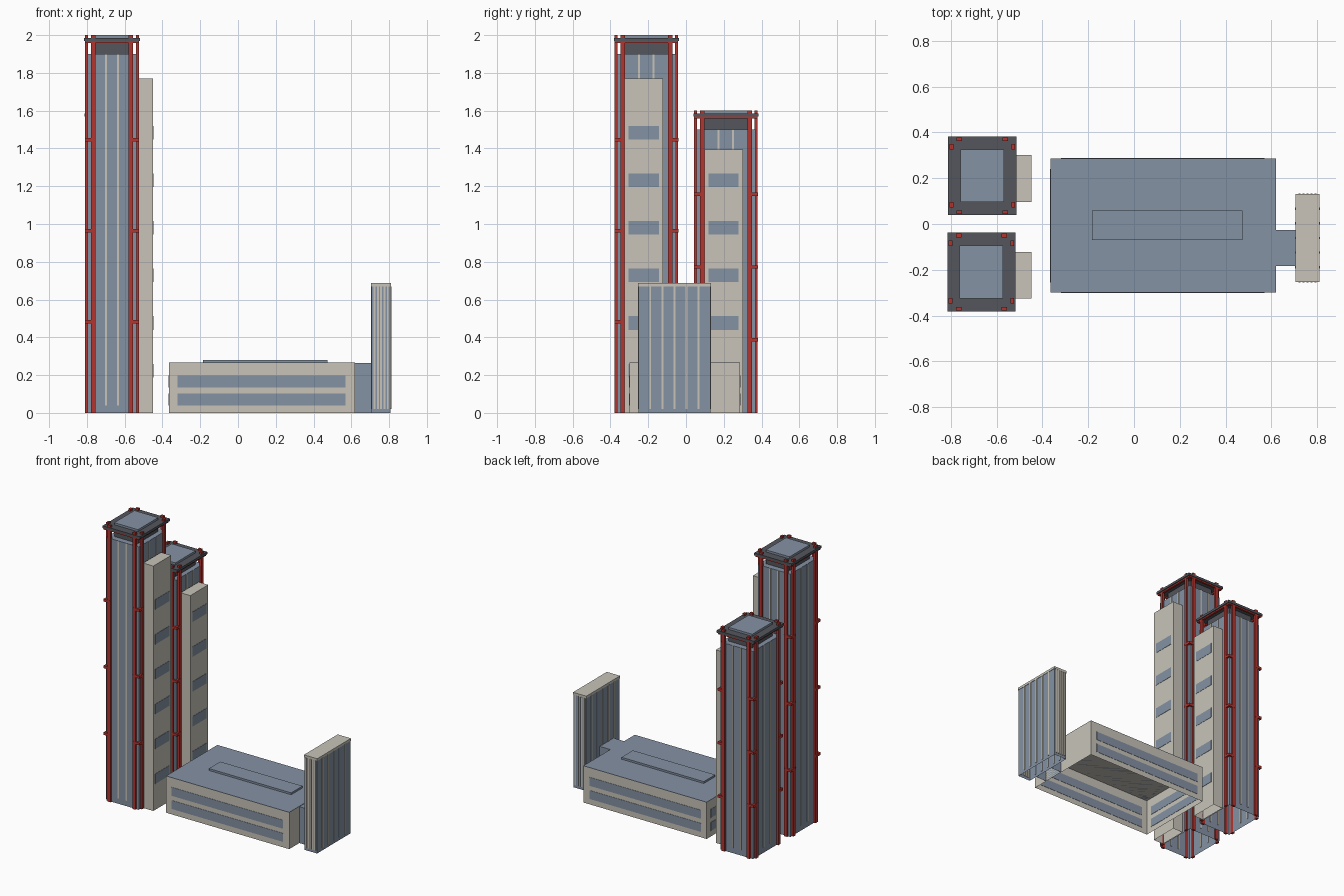
import bpy, bmesh

if "Cube" in bpy.data.objects:
    bpy.data.objects.remove(bpy.data.objects["Cube"])


def material(name, rgb):
    m = bpy.data.materials.new(name)
    m.diffuse_color = (*rgb, 1)
    m.use_nodes = True
    m.node_tree.nodes["Principled BSDF"].inputs["Base Color"].default_value = m.diffuse_color
    return m


GLASS = material("blue_glass", (0.231, 0.287, 0.366))
CREAM = material("cream_stone", (0.578, 0.552, 0.485))
RED = material("red_steel", (0.445, 0.036, 0.029))
DARK = material("dark_grey", (0.089, 0.093, 0.107))


def boxes(name, mat, spans, open_bottom=False):
    """One object made of boxes given as (x0, x1, y0, y1, z0, z1)."""
    bm = bmesh.new()
    for x0, x1, y0, y1, z0, z1 in spans:
        verts = bmesh.ops.create_cube(bm, size=1)["verts"]
        for v in verts:
            v.co = (x1 if v.co.x > 0 else x0,
                    y1 if v.co.y > 0 else y0,
                    z1 if v.co.z > 0 else z0)
    bm.normal_update()
    if open_bottom:
        bmesh.ops.delete(bm, geom=[f for f in bm.faces if f.normal.z < -0.5],
                         context='FACES')
    me = bpy.data.meshes.new(name)
    bm.to_mesh(me)
    bm.free()
    me.materials.append(mat)
    ob = bpy.data.objects.new(name, me)
    bpy.context.collection.objects.link(ob)
    return ob


def centred(cx, cy, hx, hy, z0, z1):
    return (cx - hx, cx + hx, cy - hy, cy + hy, z0, z1)


def mullions(name, cx, cy, hx, hy, xs, ys, z0, z1):
    """Thin upright strips on all four faces of a block."""
    w, d = 0.005, 0.004
    spans = []
    for s in (-1, 1):
        spans += [centred(cx + o, cy + s * hy, w, d, z0, z1) for o in xs]
        spans += [centred(cx + s * hx, cy + o, d, w, z0, z1) for o in ys]
    boxes(name, CREAM, spans)


def tower(label, cx, cy, h):
    hx, hy = 0.130, 0.156      # glass shaft half sizes
    ox, oy = 0.143, 0.168      # outer face of the steel frame
    ix, iy = 0.095, 0.115      # recessed top core
    boxes(label + "_glass_shaft", GLASS, [centred(cx, cy, hx, hy, 0, h - 0.1)], True)
    mullions(label + "_mullions", cx, cy, hx, hy,
             (-0.032, 0.032), (-0.038, 0.038), 0.04, h - 0.1)
    boxes(label + "_top_core", DARK, [centred(cx, cy, ix, iy, h - 0.1, h - 0.03)])
    boxes(label + "_cap_plate", DARK, [centred(cx, cy, 0.149, 0.172, h - 0.032, h - 0.015)])
    boxes(label + "_roof_light", GLASS, [centred(cx, cy, ix, iy, h - 0.016, h)])
    # paired corner columns with square ties between them
    columns, ties = [], []
    for sx in (-1, 1):
        for sy in (-1, 1):
            columns.append(centred(cx + sx * 0.100, cy + sy * (oy - 0.008), 0.012, 0.008, 0, h))
            columns.append(centred(cx + sx * (ox - 0.008), cy + sy * 0.126, 0.008, 0.012, 0, h))
            for k in (1, 2, 3):
                ties.append(centred(cx + sx * 0.1165, cy + sy * 0.1415,
                                    0.0275, 0.0275, 0.241 * h * k - 0.008, 0.241 * h * k + 0.010))
    boxes(label + "_columns", RED, columns)
    boxes(label + "_column_ties", RED, ties)
    # red ring beam under the cap
    beams = []
    for s in (-1, 1):
        beams.append(centred(cx, cy + s * (oy - 0.008), ox, 0.007, h - 0.042, h - 0.032))
        beams.append(centred(cx + s * (ox - 0.008), cy, 0.007, oy, h - 0.042, h - 0.032))
    boxes(label + "_ring_beam", RED, beams)


def service_slab(label, x0, cy, h, rows):
    """Cream lift shaft beside a tower with windows on its right face."""
    boxes(label + "_service_slab", CREAM, [(x0, -0.449, cy - 0.102, cy + 0.102, 0, h)], True)
    boxes(label + "_slab_windows", GLASS,
          [(-0.451, -0.447, cy - 0.080, cy + 0.080, 0.188 + 0.252 * k, 0.260 + 0.252 * k)
           for k in range(rows)])


# two tall towers and their service slabs
tower("front_tower", -0.667, -0.210, 2.0)
tower("back_tower", -0.663, 0.211, 1.6)
service_slab("front_tower", -0.530, -0.224, 1.77, 6)
service_slab("back_tower", -0.526, 0.199, 1.395, 5)

# low podium with window bands on front, back and left
X0, X1, Y0, Y1, Z = -0.365, 0.620, -0.300, 0.286, 0.263
boxes("podium", CREAM, [(X0, X1, Y0, Y1, 0, Z)], True)
boxes("podium_roof", GLASS, [(X0, X1, Y0, Y1, Z, Z + 0.003)])
boxes("podium_roof_light", GLASS, [(-0.184, 0.474, -0.070, 0.060, Z, 0.280)])
bands = []
for z0, z1 in ((0.040, 0.102), (0.135, 0.197)):
    for y in (Y0, Y1):
        bands.append((-0.320, 0.570, y - 0.002, y + 0.002, z0, z1))
    bands.append((X0 - 0.002, X0 + 0.002, Y0 + 0.045, Y1 - 0.045, z0, z1))
boxes("podium_windows", GLASS, bands)

# glass link and thin slab block on the right
boxes("link", GLASS, [(X1, 0.708, -0.184, -0.026, 0, 0.263)], True)
CX, CY = 0.758, -0.061
boxes("slab_block", GLASS, [centred(CX, CY, 0.050, 0.190, 0, 0.670)], True)
boxes("slab_block_cap", CREAM, [centred(CX, CY, 0.053, 0.193, 0.670, 0.687)])
mullions("slab_block_mullions", CX, CY, 0.050, 0.190,
         [0.0175 * k for k in range(-2, 3)], [0.064 * k for k in range(-2, 3)], 0.02, 0.670)
